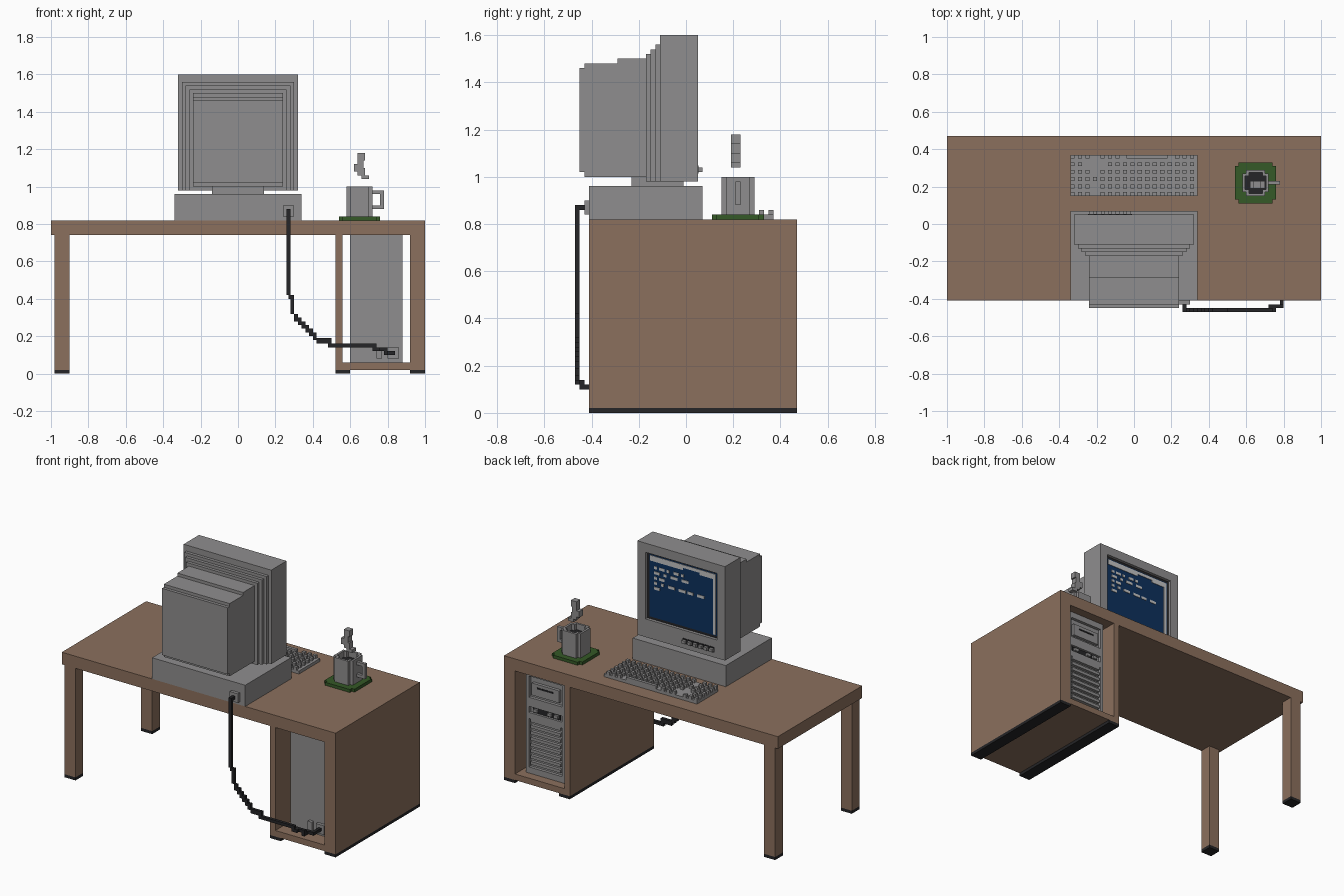
import bpy, bmesh, random
from mathutils import Matrix, Vector

if "Cube" in bpy.data.objects:
    bpy.data.objects.remove(bpy.data.objects["Cube"])

random.seed(4)


def mat(name, r, g, b):
    m = bpy.data.materials.new(name)
    m.diffuse_color = (r, g, b, 1)
    m.use_nodes = True
    m.node_tree.nodes["Principled BSDF"].inputs["Base Color"].default_value = m.diffuse_color
    return m


WOOD = mat("brown_wood", 0.26, 0.162, 0.11)
GREY = mat("grey_plastic", 0.275, 0.27, 0.272)
BLACK = mat("black_rubber", 0.018, 0.018, 0.02)
BLUE = mat("screen_blue", 0.004, 0.03, 0.11)
LIGHT = mat("light_text", 0.55, 0.55, 0.55)
GREEN = mat("coaster_green", 0.035, 0.1, 0.02)


def add_box(bm, x0, x1, y0, y1, z0, z1):
    m = Matrix.Translation(((x0 + x1) / 2, (y0 + y1) / 2, (z0 + z1) / 2)) \
        @ Matrix.Diagonal((x1 - x0, y1 - y0, z1 - z0, 1))
    bmesh.ops.create_cube(bm, size=1, matrix=m)


def finish(name, bm, *mats):
    me = bpy.data.meshes.new(name)
    bmesh.ops.recalc_face_normals(bm, faces=bm.faces)
    bm.to_mesh(me)
    bm.free()
    for m in mats:
        me.materials.append(m)
    ob = bpy.data.objects.new(name, me)
    bpy.context.collection.objects.link(ob)
    return ob


def boxes(name, m, *items):
    bm = bmesh.new()
    for b in items:
        add_box(bm, *b)
    return finish(name, bm, m)


def notched(name, cx, cy, r, n, z0, z1, mats, well=None):
    """Square prism with notched corners; well = (wall, depth) hollows the top."""
    q = [(r, r - n), (r - n, r - n), (r - n, r)]
    pts = []
    for k in range(4):
        pts += q
        q = [(-y, x) for x, y in q]
    bm = bmesh.new()
    f = bm.faces.new([bm.verts.new((cx + x, cy + y, z0)) for x, y in pts])
    ext = bmesh.ops.extrude_face_region(bm, geom=[f])["geom"]
    for v in ext:
        if isinstance(v, bmesh.types.BMVert):
            v.co.z = z1
    if not [g for g in bm.faces if all(abs(v.co.z - z0) < 1e-6 for v in g.verts)]:
        bm.faces.new([v for v in bm.verts if abs(v.co.z - z0) < 1e-6])
    bmesh.ops.recalc_face_normals(bm, faces=bm.faces)
    if well:
        top = [g for g in bm.faces if g.normal.z > 0.9]
        bmesh.ops.inset_individual(bm, faces=top, thickness=well[0])
        g = bmesh.ops.extrude_discrete_faces(bm, faces=top)["faces"][0]
        g.material_index = 1
        for v in g.verts:
            v.co.z -= well[1]
    return finish(name, bm, *mats)


# Desk
Y0, Y1 = -0.41, 0.47
boxes("desktop", WOOD, (-1, 1, Y0, Y1, 0.74, 0.82))
for side, ya in (("back", Y0), ("front", Y1 - 0.08)):
    boxes(side + "_leg", WOOD, (-0.98, -0.90, ya, ya + 0.08, 0.02, 0.74))
    boxes(side + "_leg_foot", BLACK, (-0.98, -0.90, ya, ya + 0.08, 0, 0.02))
boxes("cabinet_inner_panel", WOOD, (0.52, 0.56, Y0, Y1, 0.02, 0.74))
boxes("cabinet_outer_panel", WOOD, (0.92, 1, Y0, Y1, 0.02, 0.74))
boxes("cabinet_floor", WOOD, (0.56, 0.92, Y0, Y1, 0.02, 0.06))
boxes("cabinet_feet", BLACK, (0.52, 0.60, Y0, Y1, 0, 0.02), (0.92, 1, Y0, Y1, 0, 0.02))

# Computer tower inside the cabinet, its face turned to +y
boxes("tower_case", GREY, (0.60, 0.88, -0.31, 0.39, 0.06, 0.74))
F = (0.39, 0.41)
boxes("tower_front_frame", GREY,
      (0.60, 0.62, *F, 0.06, 0.74), (0.86, 0.88, *F, 0.06, 0.74),
      (0.62, 0.86, *F, 0.70, 0.74), (0.62, 0.86, *F, 0.50, 0.56),
      (0.62, 0.86, *F, 0.42, 0.46), (0.62, 0.86, *F, 0.06, 0.10))
boxes("tower_drive", GREY, (0.64, 0.84, *F, 0.58, 0.66))
boxes("tower_drive_slot", BLACK, (0.68, 0.80, 0.41, 0.413, 0.63, 0.64))
boxes("tower_control_strip", BLACK, (0.64, 0.84, 0.39, 0.395, 0.46, 0.50))
boxes("tower_buttons", GREY, *[(x, x + 0.03, *F, 0.47, 0.49) for x in (0.65, 0.70, 0.80)])
boxes("tower_vent_slats", GREY,
      *[(0.63, 0.85, *F, 0.12 + 0.04 * i, 0.14 + 0.04 * i) for i in range(8)])
boxes("tower_sockets", GREY, (0.80, 0.86, -0.33, -0.31, 0.08, 0.14),
      (0.74, 0.77, -0.33, -0.31, 0.08, 0.14))

# Desktop unit under the monitor
boxes("computer_base", GREY, (-0.34, 0.34, Y0, 0.07, 0.82, 0.96))
boxes("base_socket", GREY, (0.24, 0.30, -0.43, -0.41, 0.84, 0.90))
boxes("monitor_neck", GREY, (-0.14, 0.14, -0.23, -0.01, 0.96, 1.0))

# Monitor bezel with recessed screen
bm = bmesh.new()
add_box(bm, -0.32, 0.32, -0.11, 0.05, 0.98, 1.60)
face = max(bm.faces, key=lambda f: f.normal.y)
SX, SZ0, SZ1 = 0.26, 1.10, 1.54
bmesh.ops.inset_individual(bm, faces=[face], thickness=0.05)
for v in face.verts:
    v.co.x = SX if v.co.x > 0 else -SX
    v.co.z = SZ1 if v.co.z > 1.3 else SZ0
glass = bmesh.ops.extrude_discrete_faces(bm, faces=[face])["faces"][0]
for v in glass.verts:
    v.co.y -= 0.02
glass.material_index = 1
bmesh.ops.inset_individual(bm, faces=[glass], thickness=0.02)
glass.material_index = 2
finish("monitor_bezel", bm, GREY, BLACK, BLUE)

# Screen contents: ragged bar, side bar and short dashes
marks = [(-0.24, 0.24, 1.50, 1.52), (-0.24, -0.22, 1.12, 1.50)]
for i in range(12):
    if random.random() < 0.65:
        marks.append((0.24 - 0.04 * (i + 1), 0.24 - 0.04 * i, 1.485, 1.50))
for row, n in enumerate((5, 4, 2, 6, 1)):
    z = 1.455 - row * 0.034
    x = 0.21
    for k in range(n):
        w = random.choice((0.02, 0.04, 0.05))
        marks.append((x - w, x, z - 0.018, z))
        x -= w + random.choice((0.015, 0.03))
boxes("screen_marks", LIGHT, *[(a, b, 0.03, 0.033, c, d) for a, b, c, d in marks])
boxes("monitor_buttons", GREY,
      *[(x, x + 0.025, 0.05, 0.07, 1.02, 1.04) for x in (-0.24, -0.20, -0.16, -0.12, -0.08, -0.04)])
boxes("monitor_button_strip", BLACK, (-0.245, -0.01, 0.05, 0.053, 1.013, 1.047))

# Stepped picture tube housing
steps = [(0.30, -0.13, -0.11, 0.98, 1.56), (0.28, -0.15, -0.13, 0.98, 1.54),
         (0.26, -0.17, -0.15, 0.98, 1.52), (0.24, -0.29, -0.17, 1.00, 1.50),
         (0.24, -0.43, -0.29, 1.00, 1.48), (0.24, -0.45, -0.43, 1.02, 1.46)]
boxes("monitor_housing", GREY, *[(-w, w, a, b, c, d) for w, a, b, c, d in steps])

# Keyboard
boxes("keyboard_plate", GREY, (-0.34, 0.34, 0.15, 0.37, 0.82, 0.84))
keys = [(-0.04, 0.18, 0.35, 0.37, 0.84, 0.86)]
for r in range(6):
    for c in range(17):
        x, y = -0.34 + 0.04 * c, 0.15 + 0.04 * r
        if c == 3 and r != 2 or c in (4, 2) and r == 4 or r == 5 and -0.07 < x < 0.19:
            continue
        keys.append((x, x + 0.022, y, y + 0.02, 0.84, 0.86))
boxes("keyboard_keys", GREY, *keys)

# Coaster, mug and steam
notched("coaster", 0.65, 0.22, 0.11, 0.02, 0.82, 0.84, [GREEN])
notched("mug", 0.65, 0.22, 0.07, 0.02, 0.84, 1.0, [GREY, BLACK], (0.02, 0.04))
boxes("mug_handle", GREY, (0.72, 0.78, 0.21, 0.23, 0.96, 0.98),
      (0.76, 0.78, 0.21, 0.23, 0.90, 0.96), (0.72, 0.78, 0.21, 0.23, 0.88, 0.90))
boxes("steam", GREY, (0.64, 0.68, 0.19, 0.23, 1.14, 1.18),
      (0.64, 0.67, 0.19, 0.23, 1.10, 1.14), (0.62, 0.65, 0.19, 0.23, 1.08, 1.12),
      (0.64, 0.68, 0.19, 0.23, 1.06, 1.10), (0.66, 0.70, 0.19, 0.23, 1.04, 1.06))

# Power cord hanging behind the desk
CY = (-0.47, -0.45)
cord = [(0.26, 0.28, *CY, 0.42, 0.88), (0.26, 0.28, -0.45, -0.425, 0.86, 0.88),
        (0.27, 0.29, *CY, 0.40, 0.42), (0.28, 0.30, *CY, 0.32, 0.42)]
cord += [(0.30 + 0.02 * i, 0.32 + 0.02 * i, *CY, 0.28 - 0.02 * i, 0.32 - 0.02 * i)
         for i in range(6)]
cord += [(0.42, 0.50, *CY, 0.16, 0.19), (0.48, 0.74, *CY, 0.14, 0.16),
         (0.72, 0.76, *CY, 0.12, 0.14), (0.72, 0.80, -0.45, -0.43, 0.12, 0.14),
         (0.78, 0.80, -0.45, -0.39, 0.10, 0.12), (0.80, 0.84, -0.41, -0.39, 0.10, 0.12),
         (0.82, 0.84, -0.39, -0.325, 0.10, 0.12)]
boxes("power_cord", BLACK, *cord)
